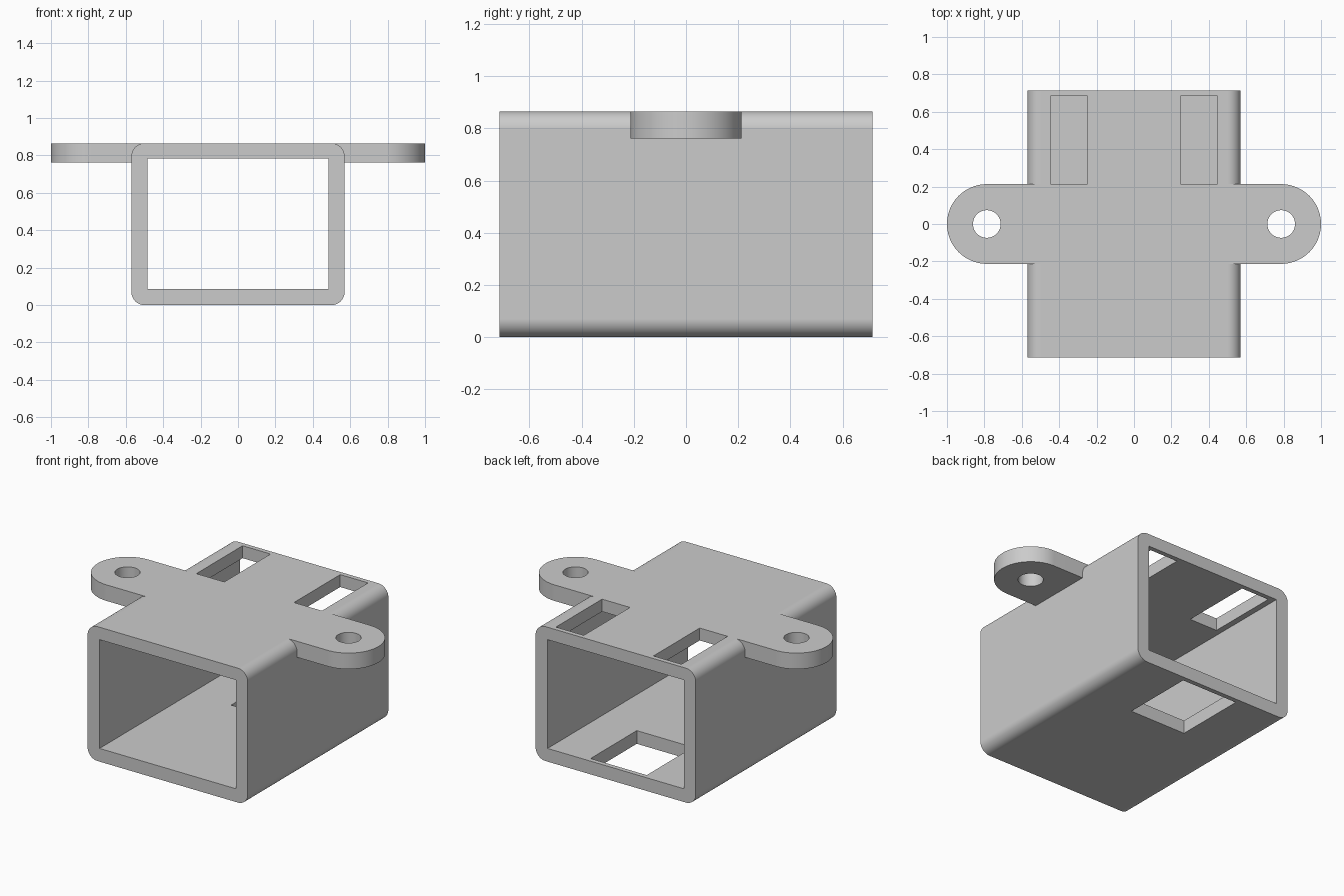
import bpy, bmesh, math

if "Cube" in bpy.data.objects:
    bpy.data.objects.remove(bpy.data.objects["Cube"])

W, D, H = 0.57, 0.715, 0.865      # half width, half depth, height of sleeve
CORNER = 0.07                     # outer edge radius
TAB_R, TAB_Z = 0.213, 0.762       # mounting tab radius and underside height
TAB_X = 1.0 - TAB_R               # centre of tab arc and screw hole

grey = bpy.data.materials.new("plain grey")
grey.diffuse_color = (0.6, 0.6, 0.6, 1)
grey.use_nodes = True
grey.node_tree.nodes["Principled BSDF"].inputs["Base Color"].default_value = grey.diffuse_color


def prism(name, points, offset):
    """Extrude a closed 3D outline along a vector."""
    bm = bmesh.new()
    face = bm.faces.new([bm.verts.new(p) for p in points])
    new = bmesh.ops.extrude_face_region(bm, geom=[face])["geom"]
    bmesh.ops.translate(bm, vec=offset,
                        verts=[v for v in new if isinstance(v, bmesh.types.BMVert)])
    bmesh.ops.recalc_face_normals(bm, faces=bm.faces)
    mesh = bpy.data.meshes.new(name)
    bm.to_mesh(mesh)
    bm.free()
    mesh.materials.append(grey)
    obj = bpy.data.objects.new(name, mesh)
    bpy.context.collection.objects.link(obj)
    return obj


def box(name, x0, x1, y0, y1, z0, z1):
    return prism(name, [(x0, y0, z0), (x1, y0, z0), (x1, y1, z0), (x0, y1, z0)],
                 (0, 0, z1 - z0))


def arc(cx, cy, r, start, sweep, n):
    return [(cx + r * math.cos(start + sweep * i / n),
             cy + r * math.sin(start + sweep * i / n)) for i in range(n + 1)]


def combine(target, tool, operation):
    mod = target.modifiers.new(operation.lower(), "BOOLEAN")
    mod.operation, mod.object, mod.solver = operation, tool, "EXACT"
    bpy.context.view_layer.objects.active = target
    bpy.ops.object.modifier_apply(modifier=mod.name)
    bpy.data.objects.remove(tool)


# Rounded rectangular sleeve running front to back
outline = []
for k, (cx, cz) in enumerate([(W - CORNER, H - CORNER), (CORNER - W, H - CORNER),
                              (CORNER - W, CORNER), (W - CORNER, CORNER)]):
    outline += arc(cx, cz, CORNER, k * math.pi / 2, math.pi / 2, 12)
sleeve = prism("mounting_sleeve", [(x, -D, z) for x, z in outline], (0, 2 * D, 0))

# Mounting tabs with rounded ends
for s in (-1, 1):
    tab = [(0.49, -TAB_R)] + arc(TAB_X, 0, TAB_R, -math.pi / 2, math.pi, 40) + [(0.49, TAB_R)]
    combine(sleeve, prism("tab", [(s * x, y, TAB_Z) for x, y in tab], (0, 0, H - TAB_Z)), "UNION")

# Open channel through the sleeve
combine(sleeve, box("channel", -0.485, 0.485, -1, 1, 0.085, 0.785), "DIFFERENCE")

for s in (-1, 1):
    # Screw hole in each tab
    ring = arc(s * TAB_X, 0, 0.074, 0, 2 * math.pi, 40)[:-1]
    combine(sleeve, prism("screw_hole", [(x, y, 0.6) for x, y in ring], (0, 0, 0.5)), "DIFFERENCE")
    # Slot in the top wall behind each tab
    x0, x1 = sorted((s * 0.248, s * 0.447))
    combine(sleeve, box("top_slot", x0, x1, 0.215, 0.685, 0.7, 1), "DIFFERENCE")

# Wide slot in the floor
combine(sleeve, box("floor_slot", -0.2, 0.2, 0.215, 0.685, -0.1, 0.2), "DIFFERENCE")

# Smooth the curved faces and keep flat walls flat
bpy.ops.object.select_all(action="DESELECT")
sleeve.select_set(True)
bpy.context.view_layer.objects.active = sleeve
bpy.ops.object.shade_smooth_by_angle(angle=math.radians(30))
weighted = sleeve.modifiers.new("flat walls", "WEIGHTED_NORMAL")
weighted.keep_sharp = True
